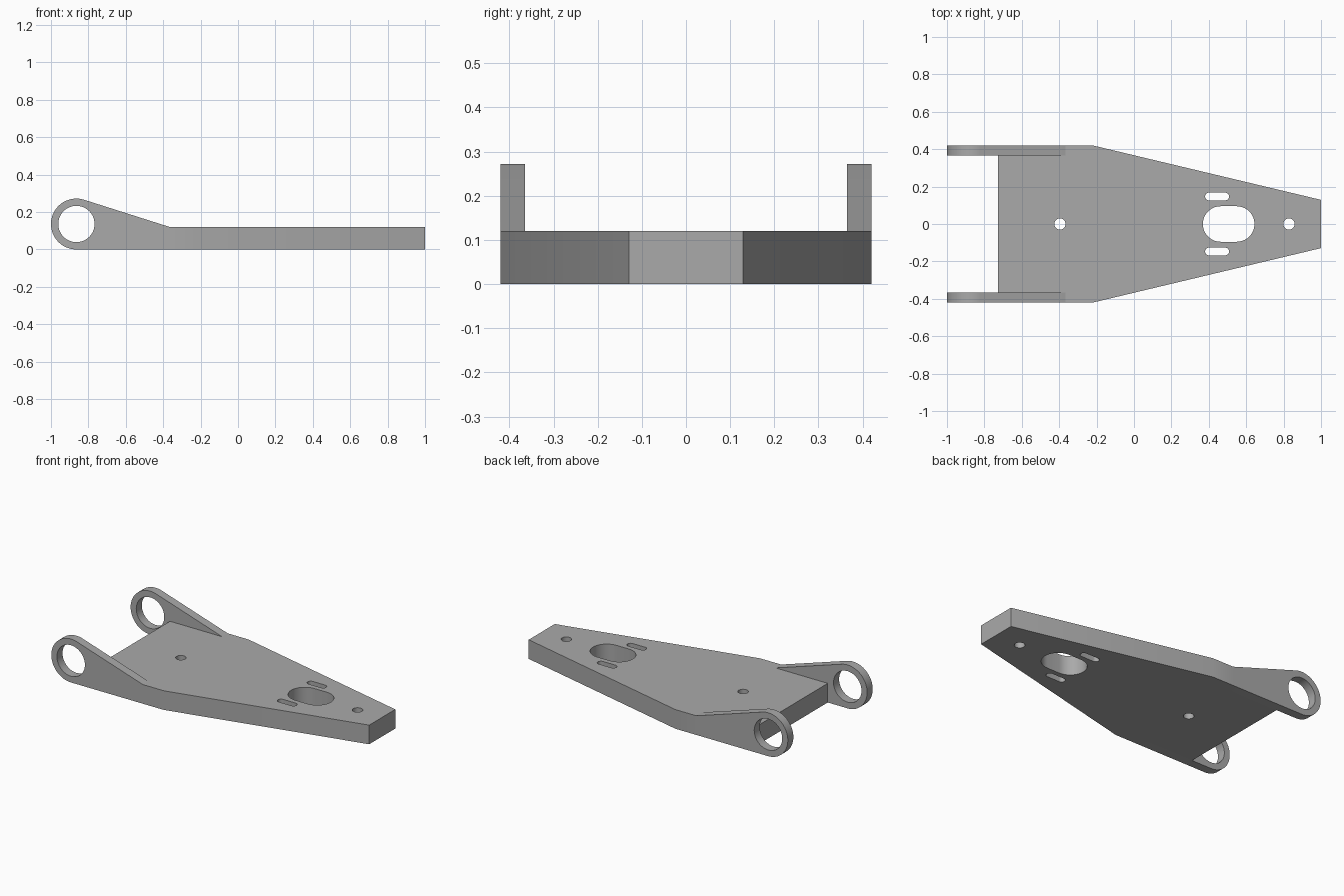
import bpy, bmesh, math
from mathutils import Matrix, Vector

if "Cube" in bpy.data.objects:
    bpy.data.objects.remove(bpy.data.objects["Cube"])

T = 0.12                      # plate thickness
HALF, INNER = 0.42, 0.365     # outer and inner faces of the side arms
ARM_END = -0.365              # where the arm slope meets the plate top

steel = bpy.data.materials.new("plain grey")
steel.diffuse_color = (0.4, 0.4, 0.4, 1)
steel.use_nodes = True
steel.node_tree.nodes["Principled BSDF"].inputs["Base Color"].default_value = steel.diffuse_color


def arc(cx, cy, r, a0, a1, n):
    return [(cx + r * math.cos(a0 + (a1 - a0) * i / n),
             cy + r * math.sin(a0 + (a1 - a0) * i / n)) for i in range(n + 1)]


def circle(cx, cy, r, n=48):
    return arc(cx, cy, r, 0, math.tau, n)[:-1]


def slot(cx, cy, half_len, r, n=20):
    h = math.pi / 2
    return arc(cx + half_len - r, cy, r, -h, h, n) + arc(cx - half_len + r, cy, r, h, 3 * h, n)


def prism(name, loops, depth, matrix):
    """Extrude an outline with holes along local z."""
    bm = bmesh.new()
    edges = []
    for loop in loops:
        vs = [bm.verts.new((x, y, 0)) for x, y in loop]
        edges += [bm.edges.new((v, vs[i - 1])) for i, v in enumerate(vs)]
    bmesh.ops.triangle_fill(bm, edges=edges, use_beauty=True)
    ext = bmesh.ops.extrude_face_region(bm, geom=bm.faces[:], use_keep_orig=True)
    top = [g for g in ext["geom"] if isinstance(g, bmesh.types.BMVert)]
    bmesh.ops.translate(bm, verts=top, vec=(0, 0, depth))
    bmesh.ops.transform(bm, matrix=matrix, verts=bm.verts)
    bmesh.ops.recalc_face_normals(bm, faces=bm.faces)
    me = bpy.data.meshes.new(name)
    bm.to_mesh(me)
    bm.free()
    me.materials.append(steel)
    ob = bpy.data.objects.new(name, me)
    bpy.context.collection.objects.link(ob)
    return ob


# Tapered plate with its round holes and slots
side = [(-0.727, INNER), (ARM_END, INNER), (ARM_END, HALF), (-0.22, HALF), (1, 0.129)]
outline = side + [(x, -y) for x, y in reversed(side)]
holes = [circle(-0.396, 0, 0.03, 32), circle(0.829, 0, 0.03, 32),
         slot(0.506, 0, 0.138, 0.095),
         slot(0.444, 0.147, 0.064, 0.021, 12), slot(0.444, -0.147, 0.064, 0.021, 12)]
plate = prism("plate", [outline] + holes, T, Matrix())

# Side arms: ring eye blended by a tangent slope into the plate
R = 0.136
eye = Vector((-0.864, R))
to_tip = Vector((ARM_END, T)) - eye
tangent = math.atan2(to_tip.y, to_tip.x) + math.acos(R / to_tip.length)
profile = arc(eye.x, eye.y, R, tangent, 1.5 * math.pi, 40) + [(ARM_END, 0), (ARM_END, T)]
upright = Matrix.Rotation(math.pi / 2, 4, 'X')
for label, y in (("left", HALF), ("right", -INNER)):
    prism(label + "_pivot_arm", [profile, circle(eye.x, eye.y, 0.097, 64)],
          HALF - INNER, Matrix.Translation((0, y - (HALF - INNER), 0))
          @ Matrix.Translation((0, HALF - INNER, 0)) @ upright)

# Smooth the bores and eyes, keep the edges sharp
for ob in bpy.context.collection.objects:
    ob.select_set(True)
    bpy.context.view_layer.objects.active = ob
bpy.ops.object.shade_smooth_by_angle(angle=math.radians(30))
